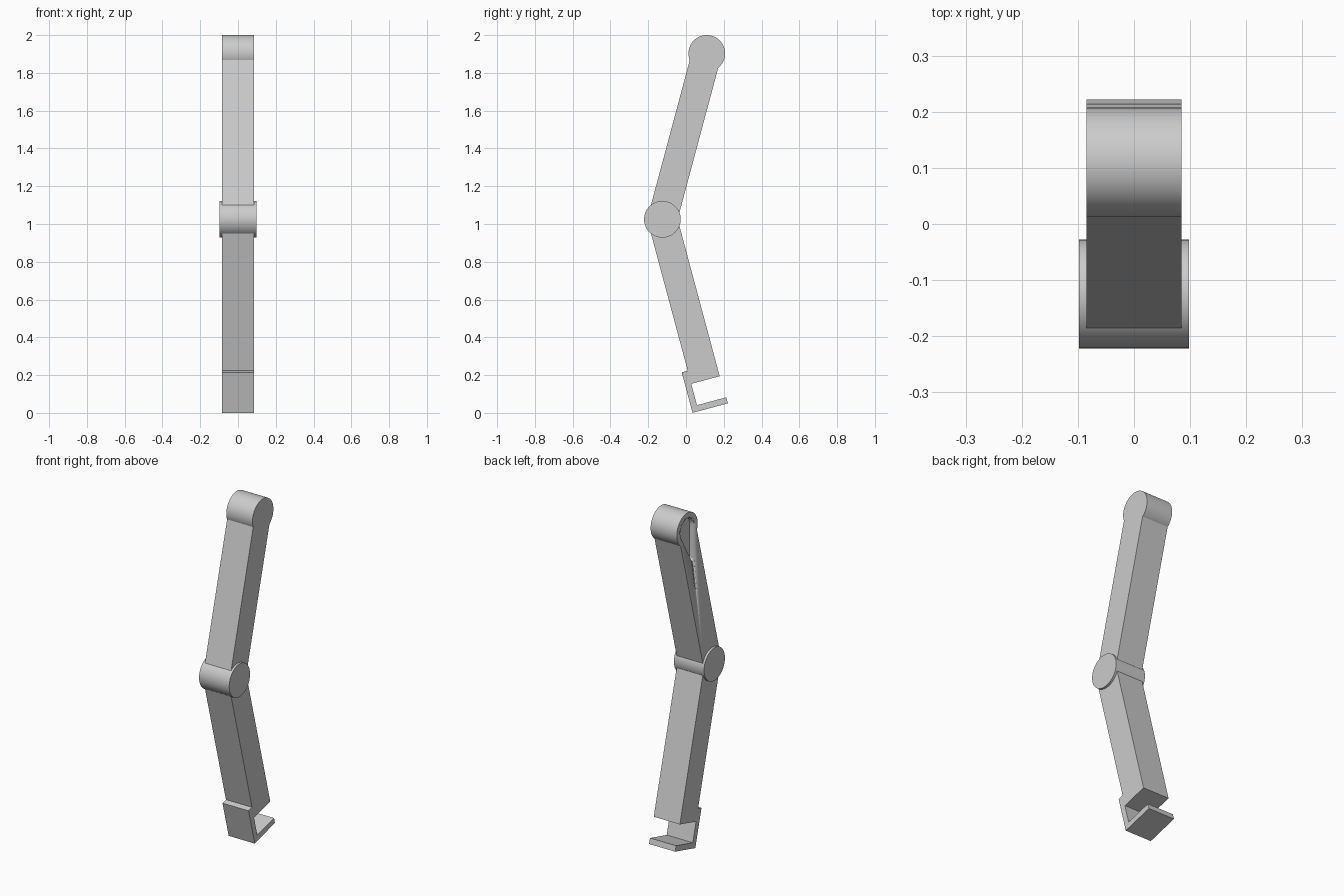
import bpy
import bmesh
import math
from math import sin, cos, pi

cube = bpy.data.objects.get("Cube")
if cube:
    bpy.data.objects.remove(cube, do_unlink=True)

grey = bpy.data.materials.new("light grey")
grey.use_nodes = True
COLOUR = (0.6, 0.6, 0.6, 1)
grey.diffuse_color = COLOUR
grey.node_tree.nodes["Principled BSDF"].inputs["Base Color"].default_value = COLOUR

KNEE_Y, KNEE_Z = -0.125, 1.025
TILT = math.radians(15)
HALF = 0.078      # half thickness of the arms
SIDE = 0.085      # half width of the arms
R = 0.097         # joint radius
LENGTH = 0.909    # knee to head


def arc(along, radius, a0, a1, n):
    """Points (across, along) on an arc; angle 0 points along the arm."""
    steps = [a0 + (a1 - a0) * i / n for i in range(n + 1)]
    return [(radius * sin(a), along + radius * cos(a)) for a in steps]


def prism(name, profile, x0, x1, up=1):
    """Extrude an (across, along) profile sideways on the tilted arm axis."""
    bm = bmesh.new()
    verts = [bm.verts.new((x0,
                           KNEE_Y + v * sin(TILT) + u * cos(TILT),
                           KNEE_Z + up * (v * cos(TILT) - u * sin(TILT))))
             for u, v in profile]
    face = bm.faces.new(verts)
    new = bmesh.ops.extrude_face_region(bm, geom=[face])["geom"]
    bmesh.ops.translate(bm, vec=(x1 - x0, 0, 0),
                        verts=[g for g in new if isinstance(g, bmesh.types.BMVert)])
    bmesh.ops.recalc_face_normals(bm, faces=bm.faces)
    mesh = bpy.data.meshes.new(name)
    bm.to_mesh(mesh)
    bm.free()
    mesh.materials.append(grey)
    mesh.shade_smooth()
    mesh.set_sharp_from_angle(angle=math.radians(25))
    obj = bpy.data.objects.new(name, mesh)
    bpy.context.collection.objects.link(obj)
    return obj


# Upper arm with its round head
turn = pi - math.asin(HALF / R)
upper_arm = prism("upper_arm",
                  [(-HALF, 0)] + arc(LENGTH, R, -turn, turn, 64) + [(HALF, 0)],
                  -SIDE, SIDE)

# Teardrop recess in one side of the head
BIG, SMALL, DROP = 0.065, 0.014, 0.2
side = pi - math.acos((BIG - SMALL) / DROP)
drop = (arc(LENGTH, BIG, -side, side, 48)
        + arc(LENGTH - DROP, SMALL, side, 2 * pi - side, 16))
cutter = prism("recess_cutter", drop, -SIDE - 0.05, -SIDE + 0.03)
cutter.hide_render = True
cutter.hide_viewport = True
cutter.display_type = 'WIRE'
cut = upper_arm.modifiers.new("recess", 'BOOLEAN')
cut.operation = 'DIFFERENCE'
cut.solver = 'EXACT'
cut.object = cutter

# Lower arm ending in a hooked clip
END, TOE, LIP, FRONT = 0.881, 0.998, 1.031, -0.111
prism("lower_arm_with_clip",
      [(-HALF, 0), (-HALF, 0.809), (FRONT, 0.809), (FRONT, LIP),
       (0.083, LIP), (0.083, TOE), (-HALF, TOE), (-HALF, END),
       (HALF, END), (HALF, 0)],
      -SIDE, SIDE, up=-1)

# Knee joint
prism("knee_joint", arc(0, R, 0, 2 * pi, 64)[:-1], -0.098, 0.098)
